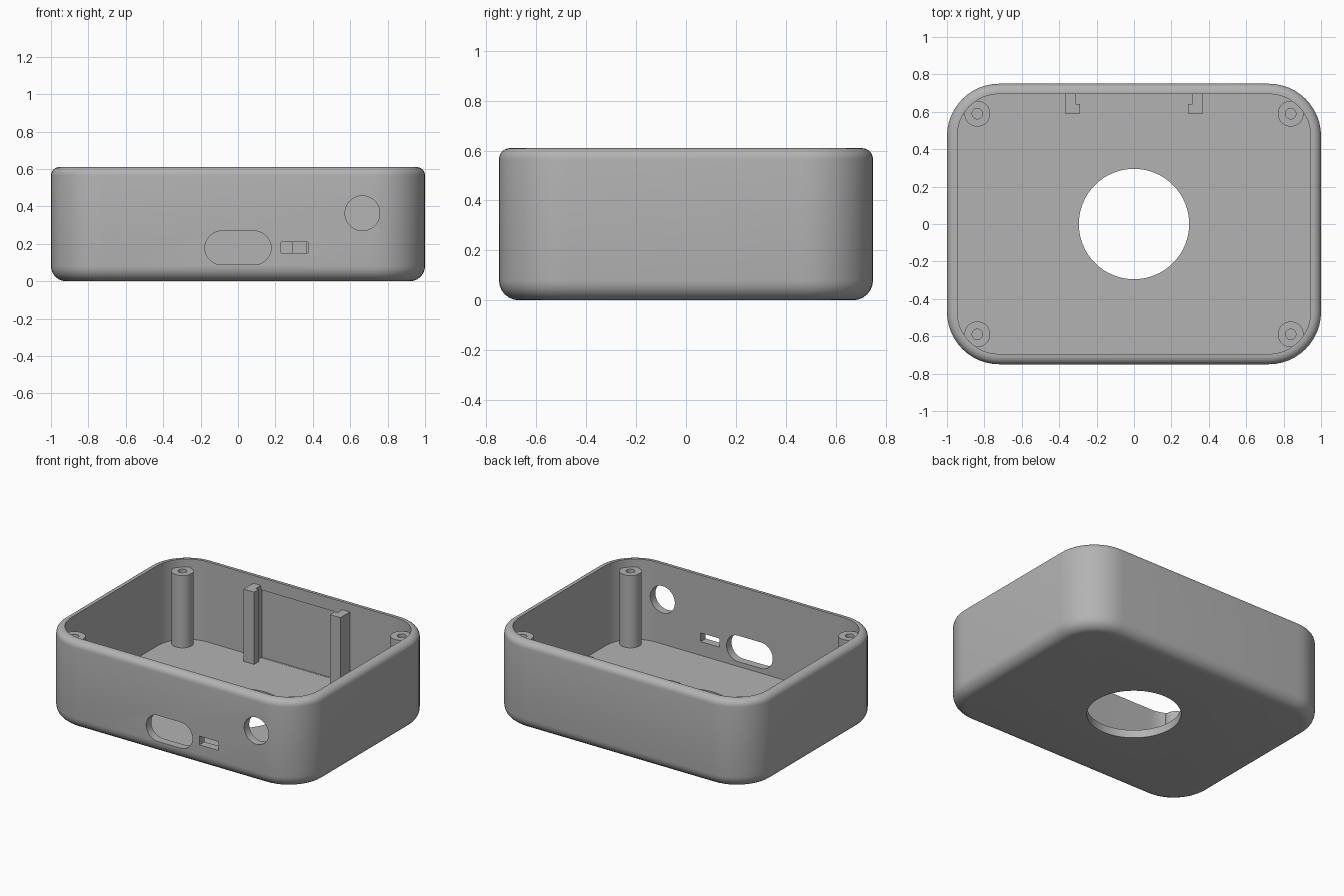
import bpy, bmesh, math

if "Cube" in bpy.data.objects:
    bpy.data.objects.remove(bpy.data.objects["Cube"], do_unlink=True)

HX, HY, HEIGHT = 1.0, 0.75, 0.61      # half width, half depth, height
CORNER, WALL, FLOOR = 0.28, 0.055, 0.055
POST_TOP = 0.555

grey = bpy.data.materials.new("plain grey")
grey.use_nodes = True
GREY = (0.45, 0.45, 0.45, 1)
grey.diffuse_color = GREY
grey.node_tree.nodes["Principled BSDF"].inputs["Base Color"].default_value = GREY


def finish(name, bm):
    bmesh.ops.recalc_face_normals(bm, faces=bm.faces)
    mesh = bpy.data.meshes.new(name)
    bm.to_mesh(mesh)
    bm.free()
    mesh.materials.append(grey)
    obj = bpy.data.objects.new(name, mesh)
    bpy.context.collection.objects.link(obj)
    return obj


def rounded_loop(inset, z, steps=12):
    """Rounded rectangle outline, pulled in by an inset."""
    r = CORNER - inset
    pts = []
    for q, (sx, sy) in enumerate([(1, 1), (-1, 1), (-1, -1), (1, -1)]):
        for i in range(steps + 1):
            a = (q + i / steps) * math.pi / 2
            pts.append((sx * (HX - CORNER) + r * math.cos(a),
                        sy * (HY - CORNER) + r * math.sin(a), z))
    return pts


def fillet(r, z, start, steps=6):
    """Inset and height pairs along a quarter round in the outer wall."""
    angles = [start + i / steps * math.pi / 2 for i in range(steps + 1)]
    return [(r - r * math.cos(a), z + r * math.sin(a)) for a in angles]


def prism(name, outline, axis, low, high):
    """Extrude a 2D outline along z (x, y outline) or y (x, z outline)."""
    def place(p, h):
        return (p[0], p[1], h) if axis == "z" else (p[0], h, p[1])
    bm = bmesh.new()
    face = bm.faces.new([bm.verts.new(place(p, low)) for p in outline])
    top = bmesh.ops.extrude_face_region(bm, geom=[face])["geom"]
    shift = (0, 0, high - low) if axis == "z" else (0, high - low, 0)
    bmesh.ops.translate(bm, vec=shift,
                        verts=[v for v in top if isinstance(v, bmesh.types.BMVert)])
    return finish(name, bm)


def slot(cx, cy, r, half=0.0, n=48):
    """Circle, or a stadium when half is above zero."""
    pts = []
    for i in range(n):
        a = (i + 0.5) / n * math.tau
        side = half if math.cos(a) > 0 else -half
        pts.append((cx + side + r * math.cos(a), cy + r * math.sin(a)))
    return pts


def rect(x0, x1, y0, y1):
    return [(x0, y0), (x1, y0), (x1, y1), (x0, y1)]


def cut(target, cutters):
    for c in cutters:
        mod = target.modifiers.new("cut", "BOOLEAN")
        mod.operation, mod.solver, mod.object = "DIFFERENCE", "EXACT", c
    bpy.context.view_layer.objects.active = target
    for mod in list(target.modifiers):
        bpy.ops.object.modifier_apply(modifier=mod.name)
    for c in cutters:
        bpy.data.objects.remove(c, do_unlink=True)


def smooth(obj):
    bpy.ops.object.select_all(action="DESELECT")
    obj.select_set(True)
    bpy.context.view_layer.objects.active = obj
    bpy.ops.object.shade_smooth_by_angle(angle=math.radians(30))


# Open case: rounded outside, rim, straight inner wall and floor
profile = fillet(0.08, 0.08, -math.pi / 2) + fillet(0.045, HEIGHT - 0.045, 0)
profile += [(WALL, HEIGHT), (WALL, FLOOR)]
bm = bmesh.new()
rings = [[bm.verts.new(p) for p in rounded_loop(i, z)] for i, z in profile]
for a, b in zip(rings, rings[1:]):
    for k in range(len(a)):
        n = (k + 1) % len(a)
        bm.faces.new((a[k], a[n], b[n], b[k]))
bm.faces.new(rings[0])
bm.faces.new(rings[-1])
case = finish("case", bm)

# Openings in the floor and front wall, and a shallow recess in the back wall
inner_y = HY - WALL
cut(case, [
    prism("floor_hole", slot(0, 0, 0.295, n=72), "z", -0.1, 0.2),
    prism("port_hole", slot(0, 0.178, 0.09, 0.087), "y", -0.9, -0.6),
    prism("switch_hole", rect(0.23, 0.375, 0.15, 0.21), "y", -0.9, -0.6),
    prism("round_hole", slot(0.665, 0.363, 0.093), "y", -0.9, -0.6),
    prism("back_recess", rect(-0.31, 0.31, FLOOR + 0.001, 0.525), "y", 0.65, inner_y + 0.01),
])
smooth(case)

# Screw posts with blind holes in the corners
for sx, side in ((1, "left"), (-1, "right")):
    for sy, end in ((-1, "front"), (1, "back")):
        x, y = sx * 0.838, sy * 0.59
        post = prism(f"{end}_{side}_post", slot(x, y, 0.069), "z", FLOOR - 0.01, POST_TOP)
        cut(post, [prism("screw_hole", slot(x, y, 0.028, n=24), "z", 0.2, 0.7)])
        smooth(post)

# Mirrored board guides with a notch on the inner side, against the back wall
for sx, side in ((1, "left"), (-1, "right")):
    outline = [(0.29, 0.59), (0.37, 0.59), (0.37, 0.705),
               (0.312, 0.705), (0.312, 0.642), (0.29, 0.642)]
    prism(f"{side}_board_guide", [(sx * px, py) for px, py in outline],
          "z", FLOOR - 0.01, POST_TOP)
